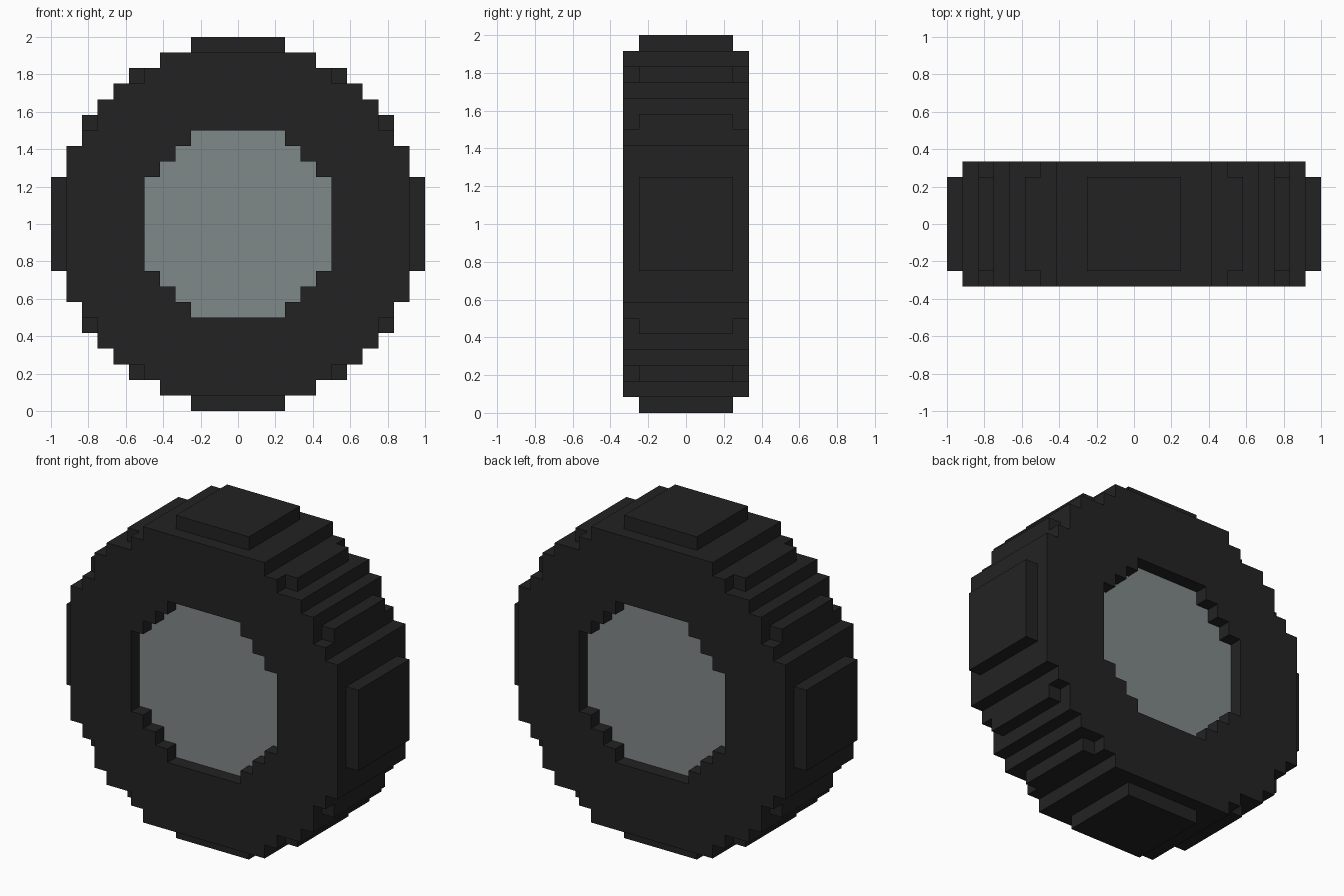
import bpy, bmesh
from mathutils import Vector, Matrix

if "Cube" in bpy.data.objects:
    bpy.data.objects.remove(bpy.data.objects["Cube"])

U = 1 / 12  # one block of the stepped grid
R90 = Matrix.Rotation(1.5707963267948966, 4, 'Y')


def material(name, rgb):
    m = bpy.data.materials.new(name)
    m.diffuse_color = (*rgb, 1)
    m.use_nodes = True
    m.node_tree.nodes["Principled BSDF"].inputs["Base Color"].default_value = m.diffuse_color
    return m


def ring(quarter):
    """Repeat a quarter outline (x, z in blocks) around the axle."""
    pts, loop = list(quarter), []
    for _ in range(4):
        loop += pts
        pts = [(-z, x) for x, z in pts]
    return loop


def finish(bm, name, mat):
    bmesh.ops.recalc_face_normals(bm, faces=bm.faces)
    me = bpy.data.meshes.new(name)
    bm.to_mesh(me)
    bm.free()
    me.materials.append(mat)
    ob = bpy.data.objects.new(name, me)
    ob.location.z = 1
    bpy.context.collection.objects.link(ob)
    return ob


def prism(name, loops, half, mat):
    """Fill the outlines (first outer, then holes) and extrude along y."""
    bm = bmesh.new()
    for loop in loops:
        vs = [bm.verts.new((x * U, -half * U, z * U)) for x, z in loop]
        for a, b in zip(vs, vs[1:] + vs[:1]):
            bm.edges.new((a, b))
    bmesh.ops.triangle_fill(bm, use_beauty=True, edges=bm.edges[:], normal=(0, -1, 0))
    ext = bmesh.ops.extrude_face_region(bm, geom=bm.faces[:], use_keep_orig=True)
    moved = [g for g in ext["geom"] if isinstance(g, bmesh.types.BMVert)]
    bmesh.ops.translate(bm, vec=(0, 2 * half * U, 0), verts=moved)
    return finish(bm, name, mat)


def box(bm, x0, x1, z0, z1, half, rot):
    scale = Matrix.Diagonal(((x1 - x0) * U, 2 * half * U, (z1 - z0) * U, 1))
    move = Matrix.Translation(Vector(((x0 + x1) / 2 * U, 0, (z0 + z1) / 2 * U)))
    bmesh.ops.create_cube(bm, size=1, matrix=rot @ move @ scale)


rubber = material("black rubber", (0.0165, 0.0165, 0.0165))
metal = material("grey metal", (0.217, 0.246, 0.25))

outer = ring([(11, 5), (10, 5), (10, 6), (9, 6), (9, 8), (8, 8),
              (8, 9), (6, 9), (6, 10), (5, 10), (5, 11)])
inner = ring([(6, 3), (5, 3), (5, 4), (4, 4), (4, 5), (3, 5), (3, 6)])

# Tyre body with the hub opening, and the recessed hub inside it
prism("tyre", [outer, inner], 4, rubber)
prism("hub", [inner], 3, metal)

# Narrower tread: a wide pad and two small lugs per quarter turn
bm = bmesh.new()
rot = Matrix.Identity(4)
for _ in range(4):
    box(bm, 11, 12, -3, 3, 3, rot)
    box(bm, 9, 10, 6, 7, 3, rot)
    box(bm, 6, 7, 9, 10, 3, rot)
    rot = R90 @ rot
finish(bm, "tread_blocks", rubber)
